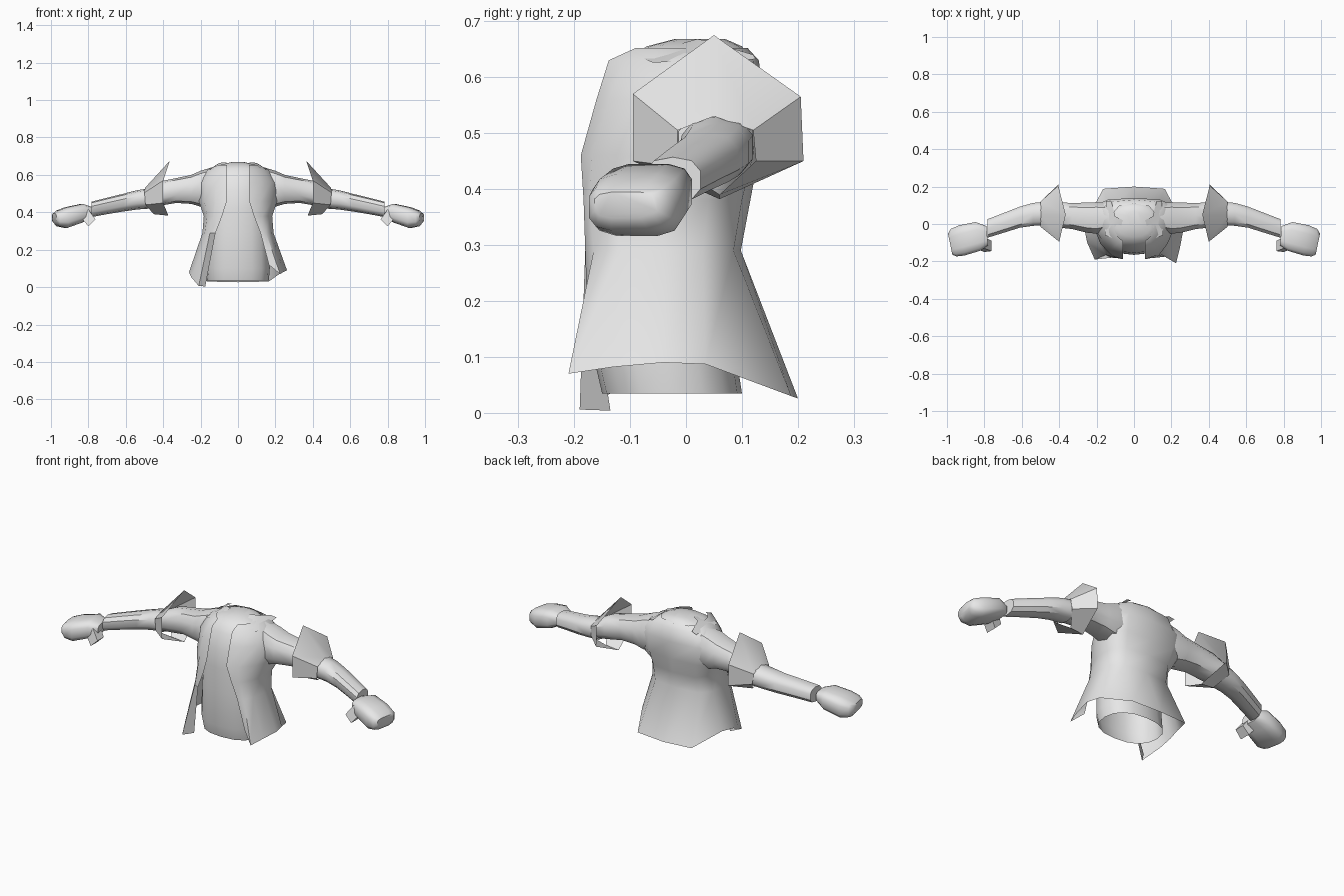
import bpy, bmesh, math

grey = bpy.data.materials.new("pale_grey")
grey.diffuse_color = (0.8, 0.8, 0.8, 1)


def loft(name, rings, closed=True, caps=(False, False), mirror=False, angle=40):
    """Skin a list of equal-length point rings."""
    bm = bmesh.new()
    rows = [[bm.verts.new(p) for p in r] for r in rings]
    n = len(rows[0])
    for a, b in zip(rows, rows[1:]):
        for i in range(n if closed else n - 1):
            j = (i + 1) % n
            bm.faces.new((a[i], a[j], b[j], b[i]))
    if caps[0]:
        bm.faces.new(rows[0][::-1])
    if caps[1]:
        bm.faces.new(rows[-1])
    bmesh.ops.recalc_face_normals(bm, faces=bm.faces)
    me = bpy.data.meshes.new(name)
    bm.to_mesh(me)
    bm.free()
    me.materials.append(grey)
    ob = bpy.data.objects.new(name, me)
    bpy.context.collection.objects.link(ob)
    bpy.ops.object.select_all(action='DESELECT')
    ob.select_set(True)
    bpy.context.view_layer.objects.active = ob
    bpy.ops.object.shade_smooth_by_angle(angle=math.radians(angle))
    if mirror:
        ob.modifiers.new("mirror", 'MIRROR').use_mirror_merge = False
    return ob


def spow(v, e):
    return math.copysign(abs(v) ** e, v)


def arm_ring(x, y0, y1, z0, z1, n=10, e=0.8, lean=0.0):
    """Rounded section across x; lean shifts the rear edge along x."""
    pts = []
    for i in range(n):
        a = 2 * math.pi * (i + 0.5) / n
        c, s = spow(math.cos(a), e), spow(math.sin(a), e)
        pts.append((x + lean * c, (y0 + y1) / 2 + c * (y1 - y0) / 2,
                    (z0 + z1) / 2 + s * (z1 - z0) / 2))
    return pts


def body_ring(z, w, y0, y1, n=16):
    return [(w * spow(math.cos(t), 0.85), (y0 + y1) / 2 + (y1 - y0) / 2 * spow(math.sin(t), 0.85), z)
            for t in (2 * math.pi * i / n for i in range(n))]


# Shirt: tube open at the hem, domed at the neck
loft("shirt", [body_ring(*r) for r in (
    (0.035, 0.165, -0.15, 0.10), (0.10, 0.17, -0.165, 0.09), (0.29, 0.165, -0.165, 0.085),
    (0.42, 0.165, -0.165, 0.105), (0.52, 0.165, -0.155, 0.12), (0.60, 0.16, -0.125, 0.12),
    (0.635, 0.135, -0.10, 0.115), (0.655, 0.095, -0.07, 0.10), (0.668, 0.035, -0.02, 0.07))],
     caps=(False, True))

# Coat: half sections from front edge round to the middle of the back
sections = [
    (0.29, [(.12, -.18), (.15, -.165), (.178, -.12), (.19, -.04), (.185, .03), (.13, .085), (0, .098)]),
    (0.38, [(.085, -.183), (.13, -.172), (.165, -.12), (.183, -.04), (.18, .04), (.13, .10), (0, .115)]),
    (0.46, [(.06, -.188), (.12, -.168), (.18, -.105), (.21, -.03), (.21, .09), (.14, .12), (0, .13)]),
    (0.56, [(.06, -.16), (.12, -.137), (.175, -.08), (.215, -.02), (.21, .10), (.14, .13), (0, .14)]),
    (0.63, [(.06, -.138), (.095, -.11), (.135, -.06), (.16, -.01), (.16, .08), (.11, .12), (0, .13)]),
    (0.652, [(.06, -.09), (.08, -.075), (.10, -.045), (.11, 0), (.11, .06), (.08, .095), (0, .11)]),
]


def full(half, left=None):
    left = left or [(-p[0],) + tuple(p[1:]) for p in half]
    return half + left[-2::-1]


hem_right = [(.165, -.175, .12), (.225, -.21, .07), (.245, -.13, .082), (.262, -.04, .09),
             (.245, .035, .087), (.165, .188, .03), (0, .2, .026)]
hem_left = [(-.175, -.135, .004), (-.21, -.19, .006), (-.25, -.10, .053), (-.262, -.04, .08),
            (-.245, .035, .087), (-.165, .188, .03), (0, .2, .026)]
rings = [full(hem_right, hem_left)]
for z, half in sections:
    rings.append(full([(x, y, z) for x, y in half]))
loft("coat", rings, closed=False, angle=50)

# Collar flaps lying on the shoulders
loft("collar_flap", [[(.06, .02, .668), (.10, .04, .664), (.12, .12, .640)],
                     [(.09, -.085, .638), (.155, -.06, .626), (.15, .125, .632)]],
     closed=False, mirror=True)

# Upper sleeve
loft("sleeve", [arm_ring(*r) for r in (
    (.14, -.04, .115, .43, .64), (.20, -.055, .12, .43, .622), (.25, -.05, .118, .445, .60),
    (.33, -.03, .115, .45, .583), (.42, -.02, .12, .435, .565), (.48, -.015, .122, .43, .535))],
     mirror=True)

# Flared six-sided cuff, wide end towards the shoulder
loft("cuff", [
    [(.365, .05, .675), (.405, .205, .565), (.405, .21, .45), (.372, .06, .382), (.40, -.095, .45), (.40, -.095, .57)],
    [(.498, .05, .53), (.50, .12, .505), (.495, .125, .45), (.45, .06, .39), (.495, -.015, .44), (.50, -.015, .505)],
], mirror=True, angle=35)

# Forearm
loft("forearm", [arm_ring(*r) for r in (
    (.47, -.01, .122, .42, .53), (.54, -.012, .115, .415, .518), (.61, -.022, .095, .405, .50),
    (.70, -.05, .06, .39, .478), (.782, -.075, .028, .375, .457))],
     caps=(True, True), mirror=True)

# Mitten hand and thumb
loft("hand", [arm_ring(*r, n=12, e=0.6, lean=l) for r, l in (
    ((.785, -.115, -.01, .375, .43), .005), ((.835, -.145, .012, .345, .446), .012),
    ((.92, -.17, -.005, .315, .428), .015), ((.965, -.175, -.025, .325, .41), .015),
    ((.983, -.165, -.05, .348, .395), .012))],
     caps=(True, True), mirror=True, angle=50)
loft("thumb", [
    [(.80, -.13, .415), (.80, -.07, .415), (.85, -.07, .385), (.85, -.13, .385)],
    [(.762, -.145, .362), (.762, -.09, .362), (.80, -.09, .325), (.80, -.15, .325)],
], caps=(True, True), mirror=True)
